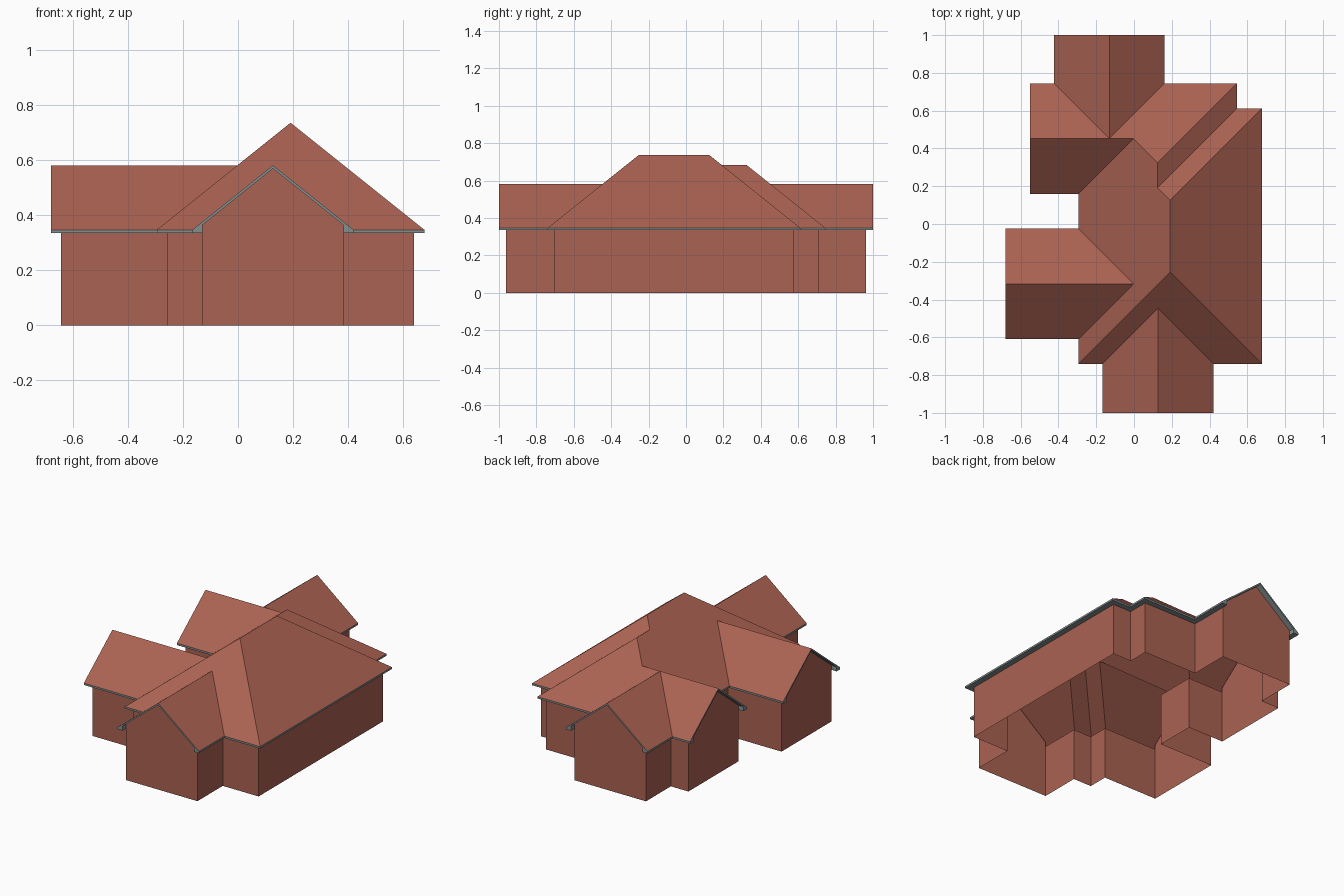
import bpy, bmesh
from mathutils import Vector

if "Cube" in bpy.data.objects:
    bpy.data.objects.remove(bpy.data.objects["Cube"])

EAVE, SOFFIT, SLOPE, T, OVER = 0.347, 0.335, 0.8, 0.012, 0.037


def material(name, rgb):
    m = bpy.data.materials.new(name)
    m.diffuse_color = (*rgb, 1)
    m.use_nodes = True
    m.node_tree.nodes["Principled BSDF"].inputs["Base Color"].default_value = m.diffuse_color
    return m


brick = material("brick red", (0.402, 0.122, 0.084))
grey = material("trim grey", (0.23, 0.27, 0.27))

# Roof volumes: x0, x1, y0, y1, slopes on x sides, slopes on y sides
VOLUMES = [
    (-0.295, 0.677, -0.74, 0.612, 1, 1),    # main hip
    (-0.295, 0.545, -0.74, 0.745, 1, 1),    # rear hip
    (-0.166, 0.42, -1, -0.447, 1, 0),       # front gable
    (-0.424, 0.162, 0.452, 1, 1, 0),        # back gable
    (-0.55, -0.002, 0.159, 0.745, 0, 1),    # left rear gable
    (-0.68, -0.002, -0.61, -0.024, 0, 1),   # left front gable
]


def roof_z(p):
    best, e = 0, 1e-5
    for x0, x1, y0, y1, sx, sy in VOLUMES:
        if x0 - e <= p[0] <= x1 + e and y0 - e <= p[1] <= y1 + e:
            d = ([p[0] - x0, x1 - p[0]] if sx else []) + ([p[1] - y0, y1 - p[1]] if sy else [])
            best = max(best, min(d))
    return EAVE + SLOPE * best


def at(p, z):
    return (p[0], p[1], z)


def build(name, faces, mat):
    bm = bmesh.new()
    for f in faces:
        bm.faces.new([bm.verts.new(c) for c in f])
    bmesh.ops.remove_doubles(bm, verts=bm.verts, dist=1e-4)
    me = bpy.data.meshes.new(name)
    bm.to_mesh(me)
    bm.free()
    me.materials.append(mat)
    bpy.context.collection.objects.link(bpy.data.objects.new(name, me))


# Roof planes in plan; heights come from roof_z
main_planes = [
    [(.677, -.74), (.677, .612), (.191, .126), (.191, -.254)],
    [(.677, .612), (.545, .612), (.125, .192), (.191, .126)],
    [(.545, .612), (.545, .745), (.125, .325), (.125, .192)],
    [(.545, .745), (.162, .745), (-.131, .452), (-.002, .452), (.125, .325)],
    [(-.295, .159), (-.295, -.024), (-.002, -.317), (-.295, -.61), (-.295, -.74),
     (.191, -.254), (.191, .126), (.125, .192), (.125, .325), (-.002, .452)][::-1],
    [(-.295, -.74), (-.166, -.74), (.127, -.447), (.42, -.74), (.677, -.74), (.191, -.254)],
]
for f in main_planes:       # keep all planes counter-clockwise seen from above
    if sum(a[0] * b[1] - b[0] * a[1] for a, b in zip(f, f[1:] + f[:1])) < 0:
        f.reverse()
wing_planes = [
    [(.42, -1), (.42, -.74), (.127, -.447), (.127, -1)],
    [(-.166, -.74), (-.166, -1), (.127, -1), (.127, -.447)],
    [(.162, .745), (.162, 1), (-.131, 1), (-.131, .452)],
    [(-.424, 1), (-.424, .745), (-.131, .452), (-.131, 1)],
    [(-.55, .745), (-.55, .452), (-.131, .452), (-.424, .745)],
    [(-.55, .452), (-.55, .159), (-.295, .159), (-.002, .452)],
    [(-.68, -.024), (-.68, -.317), (-.002, -.317), (-.295, -.024)],
    [(-.68, -.317), (-.68, -.61), (-.295, -.61), (-.002, -.317)],
]
build("main_roof", [[at(p, roof_z(p)) for p in f] for f in main_planes], brick)
build("wing_roofs", [[at(p, roof_z(p)) for p in f] for f in wing_planes], brick)

# Eave outline, counter-clockwise
outline = [Vector(p) for p in [
    (-.166, -1), (.42, -1), (.42, -.74), (.677, -.74), (.677, .612), (.545, .612), (.545, .745),
    (.162, .745), (.162, 1), (-.424, 1), (-.424, .745), (-.55, .745), (-.55, .159),
    (-.295, .159), (-.295, -.024), (-.68, -.024), (-.68, -.61), (-.295, -.61),
    (-.295, -.74), (-.166, -.74)]]
n = len(outline)
nxt = [outline[(i + 1) % n] for i in range(n)]
normal = []                 # inward offset of each edge
for p, q in zip(outline, nxt):
    d = (q - p).normalized()
    normal.append(Vector((-d.y, d.x)) * OVER)
gable = [roof_z((p + q) / 2) > EAVE + 0.2 for p, q in zip(outline, nxt)]
inset = [outline[i] + normal[i] + normal[i - 1] for i in range(n)]

walls, soffit, fascia = [], [], []
for i in range(n):
    j = (i + 1) % n
    p, q, pi, qi = outline[i], outline[j], inset[i], inset[j]
    if not gable[i]:
        # level eave: wall, flat soffit and fascia board
        walls.append([at(pi, 0), at(qi, 0), at(qi, SOFFIT), at(pi, SOFFIT)])
        a = p + normal[i] if gable[i - 1] else pi
        b = q + normal[i] if gable[j] else qi
        soffit.append([at(p, SOFFIT), at(a, SOFFIT), at(b, SOFFIT), at(q, SOFFIT)])
        fascia.append([at(p, SOFFIT), at(q, SOFFIT), at(q, EAVE), at(p, EAVE)])
        continue
    # gable end: peaked wall, sloping soffit, rake board and boxed eave ends
    m, mi = (p + q) / 2, (pi + qi) / 2
    a, b = p + normal[i - 1], q + normal[j]
    za, zm = roof_z(a), roof_z(m)
    walls.append([at(pi, 0), at(qi, 0), at(qi, za - T), at(mi, zm - T), at(pi, za - T)])
    for end, c, ci in ((p, a, pi), (q, b, qi)):
        soffit.append([at(c, za - T), at(ci, za - T), at(mi, zm - T), at(m, zm - T)])
        fascia.append([at(c, za - T), at(m, zm - T), at(m, zm), at(c, za)])
        fascia.append([at(end, SOFFIT), at(c, SOFFIT), at(c, za), at(end, EAVE)])
        fascia.append([at(c, SOFFIT), at(ci, SOFFIT), at(ci, za - T), at(c, za - T)])

build("walls", walls, brick)
build("soffits", soffit, grey)
build("fascia_boards", fascia, grey)
